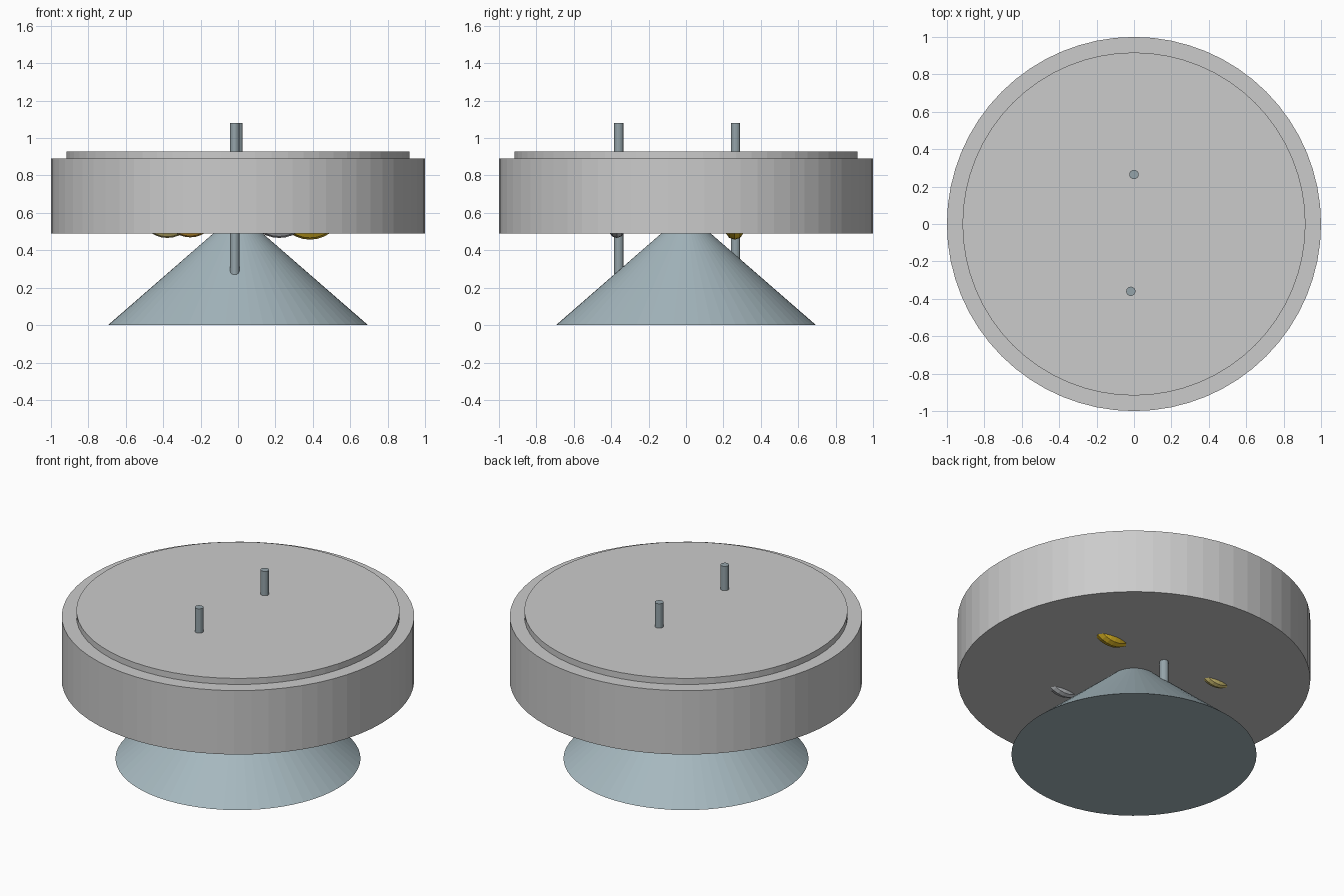
import bpy
from math import radians

if "Cube" in bpy.data.objects:
    bpy.data.objects.remove(bpy.data.objects["Cube"])


def colour(name, rgb):
    m = bpy.data.materials.new(name)
    m.diffuse_color = (*rgb, 1)
    m.use_nodes = True
    m.node_tree.nodes["Principled BSDF"].inputs["Base Color"].default_value = m.diffuse_color
    return m


STEEL = colour("blue_grey", (0.38, 0.48, 0.52))
LIGHT = colour("light_grey", (0.55, 0.57, 0.58))
ROD = colour("rod_grey", (0.30, 0.37, 0.40))
GOLD = colour("gold", (0.80, 0.52, 0.02))
PALE = colour("pale_gold", (0.75, 0.62, 0.20))
ORANGE = colour("orange_gold", (0.85, 0.45, 0.05))
SILVER = colour("silver", (0.60, 0.62, 0.65))


def finish(name, mat):
    ob = bpy.context.object
    ob.name = name
    ob.data.materials.append(mat)
    return ob


def cylinder(name, r, z0, z1, mat, x=0, y=0, sides=64):
    bpy.ops.mesh.primitive_cylinder_add(vertices=sides, radius=r, depth=z1 - z0,
                                        location=(x, y, (z0 + z1) / 2))
    return finish(name, mat)


def ring(name, x, y, bottom, outer, tube, mat):
    """Upright ring whose lowest edge peeks out below the drum."""
    bpy.ops.mesh.primitive_torus_add(major_radius=outer - tube, minor_radius=tube,
                                     major_segments=32, minor_segments=10,
                                     location=(x, y, bottom + outer),
                                     rotation=(radians(90), 0, 0))
    return finish(name, mat)


# conical foot, its tip reaching inside the drum
bpy.ops.mesh.primitive_cone_add(vertices=64, radius1=0.695, radius2=0,
                                depth=0.605, location=(0, 0, 0.3025))
finish("cone_foot", STEEL)

# drum and raised lid
cylinder("drum", 1.0, 0.49, 0.89, LIGHT)
cylinder("raised_lid", 0.917, 0.86, 0.928, LIGHT)

# two upright rods passing through the drum into the foot
cylinder("front_rod", 0.025, 0.2, 1.08, ROD, -0.017, -0.36, 16)
cylinder("back_rod", 0.025, 0.2, 1.08, ROD, 0.0, 0.265, 16)

# rings hanging beside the rods
ring("gold_ring", 0.385, 0.26, 0.457, 0.18, 0.05, GOLD)
ring("pale_ring", -0.378, 0.27, 0.466, 0.155, 0.036, PALE)
ring("orange_ring", -0.255, -0.365, 0.469, 0.14, 0.036, ORANGE)
ring("silver_ring", 0.22, -0.37, 0.466, 0.18, 0.042, SILVER)
